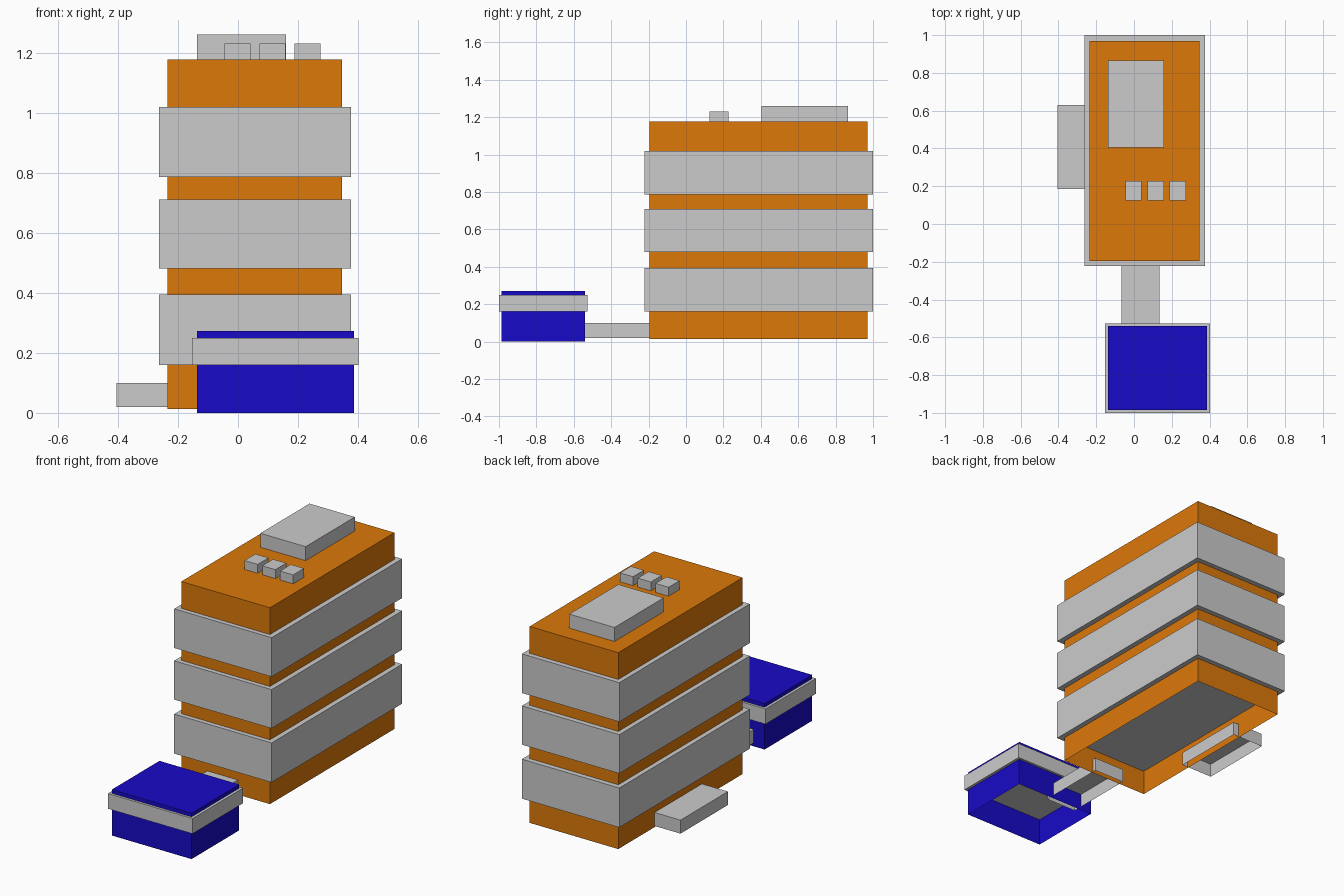
import bpy, bmesh

if "Cube" in bpy.data.objects:
    bpy.data.objects.remove(bpy.data.objects["Cube"])


def material(name, color):
    m = bpy.data.materials.new(name)
    m.diffuse_color = color
    m.use_nodes = True
    m.node_tree.nodes["Principled BSDF"].inputs["Base Color"].default_value = m.diffuse_color
    return m


orange = material("orange", (0.72, 0.19, 0.003, 1))
blue = material("blue", (0.009, 0.003, 0.57, 1))


def block(name, x, y, z, mat=None, open_bottom=True):
    """Box from (min, max) ranges, optionally a shell without its floor."""
    bm = bmesh.new()
    bmesh.ops.create_cube(bm, size=1)
    for v in bm.verts:
        v.co = [r[0] if c < 0 else r[1] for c, r in zip(v.co, (x, y, z))]
    if open_bottom:
        floor = [f for f in bm.faces if f.normal.z < -0.5]
        bmesh.ops.delete(bm, geom=floor, context='FACES_ONLY')
    mesh = bpy.data.meshes.new(name)
    bm.to_mesh(mesh)
    bm.free()
    if mat:
        mesh.materials.append(mat)
    ob = bpy.data.objects.new(name, mesh)
    bpy.context.collection.objects.link(ob)
    return ob


# Main tower with three closed floor bands
block("tower", (-0.235, 0.346), (-0.195, 0.97), (0.013, 1.177), orange)
for i, z in enumerate([(0.16, 0.394), (0.48, 0.71), (0.786, 1.018)]):
    block(f"tower_band_{i + 1}", (-0.263, 0.376), (-0.222, 1.0), z,
          open_bottom=False)

# Rooftop units
block("roof_plant_room", (-0.137, 0.16), (0.405, 0.865), (1.15, 1.26))
for i in range(3):
    x = -0.045 + i * 0.1165
    block(f"roof_vent_{i + 1}", (x, x + 0.086), (0.125, 0.227), (1.15, 1.23))

# Small annex with its band
block("annex", (-0.137, 0.386), (-0.986, -0.54), (0.0, 0.272), blue)
block("annex_band", (-0.153, 0.402), (-1.0, -0.526), (0.16, 0.25),
      open_bottom=False)

# Low link between the buildings and side entrance, both reaching into the walls
block("link_corridor", (-0.065, 0.135), (-0.595, -0.175), (0.02, 0.10))
block("side_entrance", (-0.405, -0.2), (0.186, 0.63), (0.02, 0.10))
